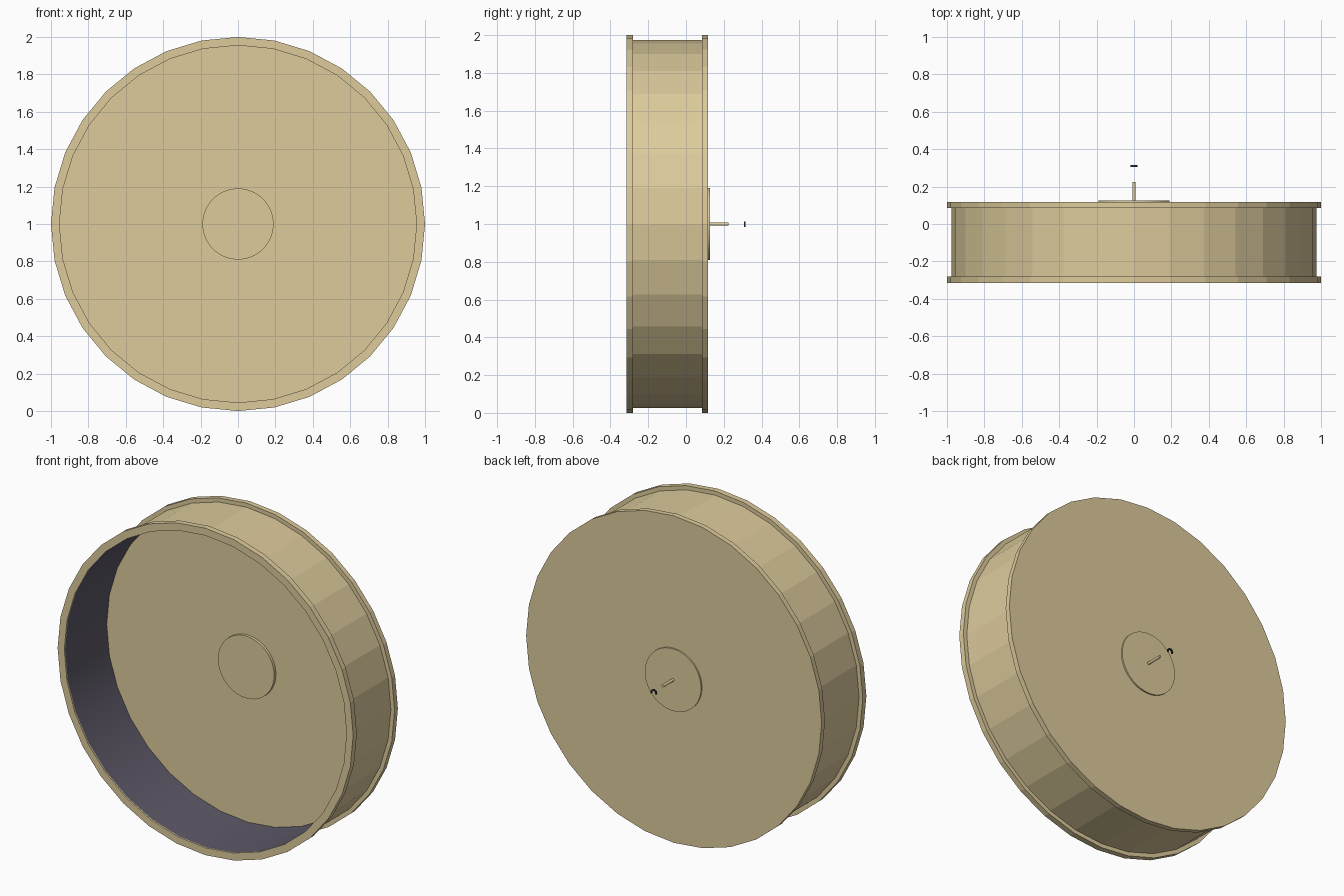
import bpy, bmesh, math
from mathutils import Vector

if "Cube" in bpy.data.objects:
    bpy.data.objects.remove(bpy.data.objects["Cube"])


def lin(c):
    c /= 255
    return c / 12.92 if c <= 0.04045 else ((c + 0.055) / 1.055) ** 2.4


def material(name, r, g, b):
    m = bpy.data.materials.new(name)
    m.diffuse_color = (lin(r), lin(g), lin(b), 1)
    m.use_nodes = True
    m.node_tree.nodes["Principled BSDF"].inputs["Base Color"].default_value = m.diffuse_color
    return m


TAN = material("tan", 221, 203, 156)
GREY = material("purple grey", 94, 89, 104)
DARK = material("charcoal", 52, 56, 64)


def finish(name, bm, mats):
    bmesh.ops.recalc_face_normals(bm, faces=bm.faces)
    me = bpy.data.meshes.new(name)
    bm.to_mesh(me)
    bm.free()
    ob = bpy.data.objects.new(name, me)
    bpy.context.collection.objects.link(ob)
    for m in mats:
        me.materials.append(m)
    return ob


def lathe(name, profile, sides, mats, inner=(), smooth=()):
    """Spin (radius, y) points about the y axis at z = 1 and cap both ends.
    Bands listed in inner use the second material, those in smooth are smooth."""
    bm = bmesh.new()
    rings = []
    for r, y in profile:
        rings.append([bm.verts.new((r * math.sin(math.tau * i / sides), y,
                                    1 + r * math.cos(math.tau * i / sides)))
                      for i in range(sides)])
    for k in range(len(rings) - 1):
        for i in range(sides):
            j = (i + 1) % sides
            f = bm.faces.new((rings[k][i], rings[k][j], rings[k + 1][j], rings[k + 1][i]))
            f.material_index = 1 if k in inner else 0
            f.smooth = k in inner or k in smooth
    bm.faces.new(rings[0])
    bm.faces.new(rings[-1])
    return finish(name, bm, mats)


# open drum with two flanges, a back plate and a dark smooth lining
lathe("drum", [(0.955, 0.095), (0.955, -0.307), (0.955, -0.315), (1.0, -0.315),
               (1.0, -0.28), (0.975, -0.28), (0.975, 0.085), (1.0, 0.085),
               (1.0, 0.117)], 32, [TAN, GREY], inner=(0,))

# hub disc through the back plate
lathe("hub_disc", [(0.19, 0.078), (0.19, 0.126)], 64, [TAN], smooth=(0,))

# axle pin
lathe("axle_pin", [(0.0085, 0.12), (0.0085, 0.225)], 16, [TAN], smooth=(0,))

# loose retaining clip behind the pin: an open arched strip
bm = bmesh.new()
steps = 12
rows = []
for i in range(steps + 1):
    a = math.radians(-25 + 230 * i / steps)
    rows.append([bm.verts.new((r * math.cos(a), y, 0.993 + r * math.sin(a)))
                 for r, y in ((0.012, 0.306), (0.02, 0.306), (0.02, 0.315), (0.012, 0.315))])
for a, b in zip(rows, rows[1:]):
    for k in range(4):
        bm.faces.new((a[k], a[(k + 1) % 4], b[(k + 1) % 4], b[k]))
bm.faces.new(rows[0])
bm.faces.new(rows[-1])
finish("retaining_clip", bm, [DARK])
